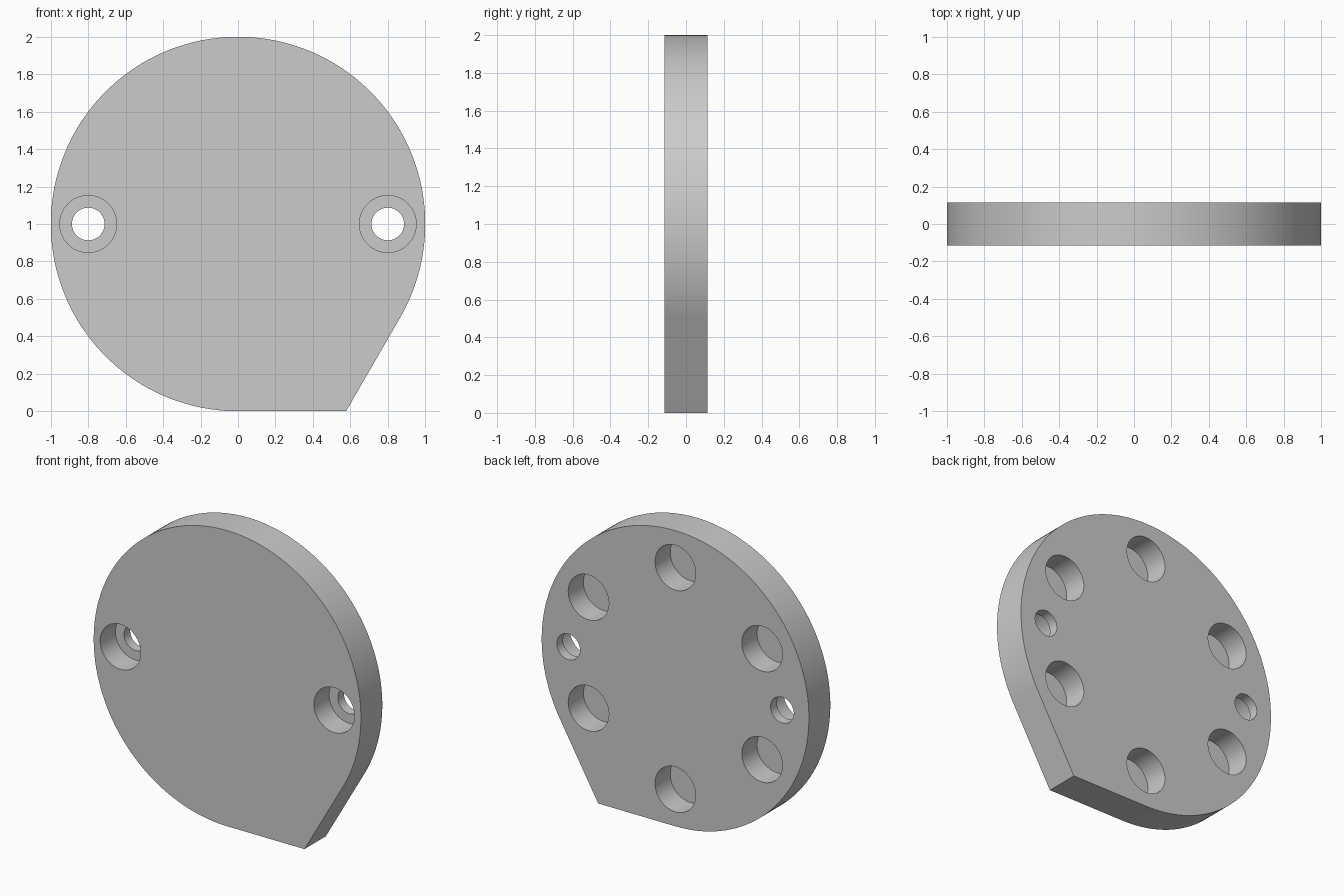
import bpy, bmesh, math

if "Cube" in bpy.data.objects:
    bpy.data.objects.remove(bpy.data.objects["Cube"])

T = 0.2286        # plate thickness
CZ = 1.0          # disc centre height
DEPTH = 0.163     # pocket depth
R_POCKET, R_SCREW = 0.152, 0.087


def prism(bm, outline, y0, y1):
    """Extrude an (x, z) outline from y0 to y1."""
    verts = [bm.verts.new((x, y0, z)) for x, z in outline]
    face = bm.faces.new(verts)
    new = bmesh.ops.extrude_face_region(bm, geom=[face])["geom"]
    moved = [v for v in new if isinstance(v, bmesh.types.BMVert)]
    bmesh.ops.translate(bm, verts=moved, vec=(0, y1 - y0, 0))


def circle(cx, cz, r, n=64):
    return [(cx + r * math.cos(2 * math.pi * i / n),
             cz + r * math.sin(2 * math.pi * i / n)) for i in range(n)]


def make_object(name, bm):
    bmesh.ops.recalc_face_normals(bm, faces=bm.faces)
    mesh = bpy.data.meshes.new(name)
    bm.to_mesh(mesh)
    bm.free()
    obj = bpy.data.objects.new(name, mesh)
    bpy.context.collection.objects.link(obj)
    return obj


# Plate: arc from -30 to 270 degrees, its end tangents meeting in a corner
N = 150
angles = [math.radians(-30 + 300 * i / N) for i in range(N + 1)]
outline = [(math.cos(a), CZ + math.sin(a)) for a in angles]
outline.append((math.tan(math.radians(30)), 0))
bm = bmesh.new()
prism(bm, outline, -T / 2, T / 2)
plate = make_object("round_plate", bm)


def cut(name, holes):
    """Subtract round holes given as (x, z, radius, y0, y1)."""
    bm = bmesh.new()
    for x, z, r, y0, y1 in holes:
        prism(bm, circle(x, z, r), y0, y1)
    cutter = make_object(name, bm)
    cutter.hide_render = True
    mod = plate.modifiers.new(name, "BOOLEAN")
    mod.operation = "DIFFERENCE"
    mod.solver = "EXACT"
    mod.object = cutter
    bpy.context.view_layer.objects.active = plate
    bpy.ops.object.modifier_apply(modifier=name)
    bpy.data.objects.remove(cutter)


# Front counterbores, screw holes through, six blind pockets in the back
cut("counterbores", [(s * 0.8, CZ, R_POCKET, -T, -T / 2 + DEPTH) for s in (-1, 1)])
cut("screw_holes", [(s * 0.8, CZ, R_SCREW, -T, T) for s in (-1, 1)])
cut("back_pockets", [(0.75 * math.sin(k * math.pi / 3),
                      CZ + 0.75 * math.cos(k * math.pi / 3),
                      R_POCKET, T / 2 - DEPTH, T) for k in range(6)])

# Smooth round walls, sharp rims
plate.select_set(True)
bpy.context.view_layer.objects.active = plate
bpy.ops.object.shade_smooth_by_angle(angle=math.radians(30))
